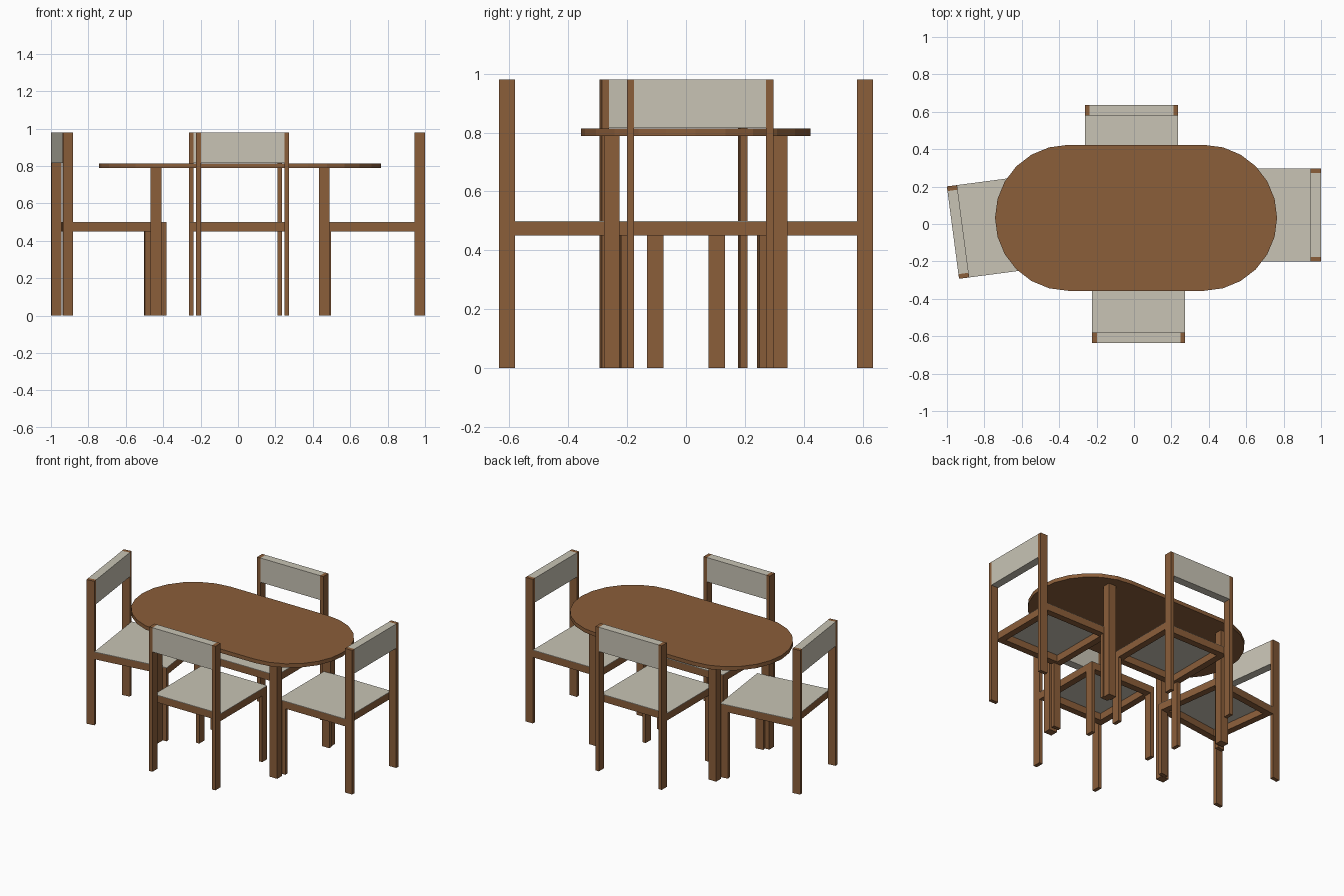
import bpy, bmesh, math
from mathutils import Matrix

if "Cube" in bpy.data.objects:
    bpy.data.objects.remove(bpy.data.objects["Cube"])


def material(name, color):
    m = bpy.data.materials.new(name)
    m.diffuse_color = color
    m.use_nodes = True
    m.node_tree.nodes["Principled BSDF"].inputs["Base Color"].default_value = m.diffuse_color
    return m


WOOD = material("wood", (0.258, 0.112, 0.042, 1))
CREAM = material("cream", (0.58, 0.55, 0.46, 1))


def finish(name, bm, mat, matrix):
    bmesh.ops.recalc_face_normals(bm, faces=bm.faces)
    me = bpy.data.meshes.new(name)
    bm.to_mesh(me)
    bm.free()
    me.materials.append(mat)
    ob = bpy.data.objects.new(name, me)
    ob.matrix_world = matrix
    bpy.context.collection.objects.link(ob)
    return ob


def box(bm, x, y, z):
    """Add a box from (min, max) pairs."""
    size = [b - a for a, b in (x, y, z)]
    mid = [(a + b) / 2 for a, b in (x, y, z)]
    bmesh.ops.create_cube(bm, size=1, matrix=Matrix.Translation(mid) @ Matrix.Diagonal((*size, 1)))


def part(name, mat, matrix, *boxes):
    bm = bmesh.new()
    for b in boxes:
        box(bm, *b)
    return finish(name, bm, mat, matrix)


def chair(label, x, y, degrees):
    """Chair facing local +y, with the middle of its back at the origin."""
    m = Matrix.Translation((x, y, 0)) @ Matrix.Rotation(math.radians(degrees), 4, 'Z')
    W, D, T, P = 0.249, 0.558, 0.025, 0.055   # half width, depth, post width, post depth
    R, top = 0.045, 0.497                     # rail width, frame top
    for side, (a, b) in (("left", (-W, -W + T)), ("right", (W - T, W))):
        part(f"{label}_{side}_back_post", WOOD, m, ((a, b), (0, P), (0, 0.98)))
        part(f"{label}_{side}_front_leg", WOOD, m, ((a, b), (D - P, D), (0, 0.45)))
    # open frame of four rails with a thin seat on top
    part(f"{label}_seat_frame", WOOD, m,
         ((-W, -W + R), (P, D), (0.45, top)),
         ((W - R, W), (P, D), (0.45, top)),
         ((-W + R, W - R), (P, P + R), (0.45, top)),
         ((-W + R, W - R), (D - R, D), (0.45, top)))
    part(f"{label}_seat", CREAM, m, ((-W, W), (P, D), (top, 0.5)))
    part(f"{label}_backrest", CREAM, m, ((-W + T, W - T), (0, P), (0.815, 0.98)))


# Table top: stadium outline, 12 segments per rounded end
table = Matrix.Translation((0.011, 0.033, 0))
r, straight = 0.39, 0.364
bm = bmesh.new()
ring = []
for end in (1, -1):
    for i in range(13):
        a = math.radians(-90 + 15 * i)
        ring.append(bm.verts.new((end * (straight + r * math.cos(a)), end * r * math.sin(a), 0.788)))
face = bm.faces.new(ring)
ext = bmesh.ops.extrude_face_region(bm, geom=[face], use_keep_orig=True)
bmesh.ops.translate(bm, vec=(0, 0, 0.026),
                    verts=[v for v in ext["geom"] if isinstance(v, bmesh.types.BMVert)])
finish("table_top", bm, WOOD, table)

# Table legs
for sx in (-1, 1):
    for sy in (-1, 1):
        part("table_leg", WOOD, table @ Matrix.Translation((sx * 0.45, sy * 0.285, 0)),
             ((-0.029, 0.029), (-0.026, 0.026), (0, 0.788)))

# Four chairs, the left one slightly turned
chair("front_chair", 0.025, -0.635, 0)
chair("back_chair", -0.013, 0.635, 180)
chair("right_chair", 1.0, 0.048, 90)
chair("left_chair", -0.968, -0.046, -82.5)
